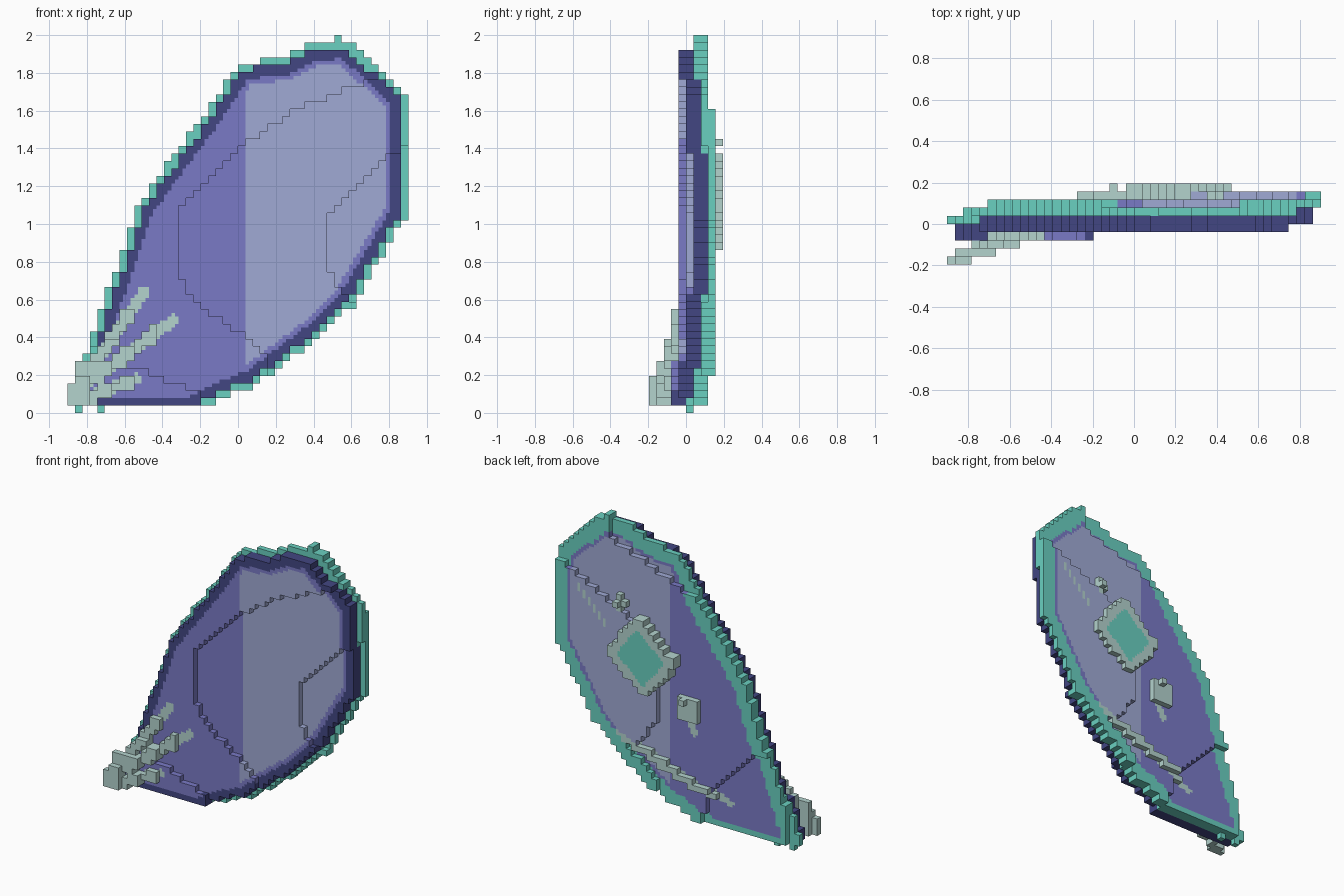
import bpy
from mathutils import Vector
from mathutils.geometry import intersect_point_line

cube = bpy.data.objects.get("Cube")
if cube:
    bpy.data.objects.remove(cube, do_unlink=True)

V = 2 / 51                      # edge of one block
NX, NY, NZ = 46, 10, 51         # blocks along x, y, z


def linear(c):
    c /= 255
    return c / 12.92 if c <= 0.04045 else ((c + 0.055) / 1.055) ** 2.4


PALETTE = {"teal": (106, 208, 192), "navy": (66, 70, 130), "purple": (122, 122, 198),
           "lavender": (160, 170, 213), "sage": (180, 211, 206)}
MATS = {}
for label, rgb in PALETTE.items():
    m = bpy.data.materials.new(label)
    m.use_nodes = True
    col = tuple(linear(c) for c in rgb) + (1,)
    m.diffuse_color = col
    m.node_tree.nodes["Principled BSDF"].inputs["Base Color"].default_value = col
    MATS[label] = m
NAMES = list(PALETTE)

# Shield outline, in x and z
OUTLINE = [(-.9, 0), (-.9, .08), (-.8, .33), (-.74, .5), (-.66, .72), (-.53, 1.1),
           (-.31, 1.4), (-.16, 1.6), (0, 1.85), (.25, 1.88), (.39, 1.95), (.505, 1.96),
           (.53, 2.02), (.555, 1.96), (.6, 1.95), (.87, 1.7), (.9, 1.69), (.9, 1.06),
           (.72, .76), (.61, .57), (.42, .39), (.1, .15), (-.1, .07), (-.24, 0)]
# Stepped depth regions of the front face
MIDDLE = [(2, 1.78), (.75, 1.78), (.3, 1.6), (0, 1.4), (-.31, 1.1), (-.31, .72),
          (-.2, .57), (.12, .35), (.2, .1), (2, .1)]
INNER = [(2, 1.42), (.88, 1.42), (.7, 1.28), (.47, 1.05), (.47, .75), (.6, .6), (2, .6)]
CORNER = [(-1, .37), (-.74, .33), (-.55, .24), (-.2, .1), (-.2, -1), (-1, -1)]
# Stepped depth regions of the back face
BACK_MIDDLE = [(.5, 3), (.5, 1.84), (-.07, 1.62), (-.3, 1.62), (-1, .75), (-.61, .61),
               (-.24, .25), (0, -1), (2, -1), (2, 3)]
BACK_INNER = [(2, 1.66), (.9, 1.63), (.28, 1.31), (.1, 1), (.1, .72), (.28, .47), (2, .5)]
BUCKLE = [(.26, 1.39), (-.06, 1.13), (.19, .83), (.48, 1.09)]

# Strokes as (start, end)
PRONGS = [((-.86, .1), (-.5, .64)), ((-.82, .14), (-.34, .49)), ((-.8, .08), (-.54, .18))]
GRIP = ((-.86, .08), (-.8, .24))
TAIL = ((-.08, .8), (-.15, .66))
STRAP = ((.46, .53), (-.4, .22))
DOTS = ((.73, 1.48), (.5, 1.25))


def inside(p, poly):
    hit = False
    for a, b in zip(poly, poly[1:] + poly[:1]):
        if (a[1] > p[1]) != (b[1] > p[1]):
            if p[0] < a[0] + (p[1] - a[1]) * (b[0] - a[0]) / (b[1] - a[1]):
                hit = not hit
    return hit


def stroke_dist(p, stroke):
    a, b, q = (Vector((*w, 0)) for w in (*stroke, p))
    t = intersect_point_line(q, a, b)[1]
    return (q - a.lerp(b, min(1, max(0, t)))).length


def depth_in(p, poly):
    d = min(stroke_dist(p, e) for e in zip(poly, poly[1:] + poly[:1]))
    return d if inside(p, poly) else -d


def front_layer(p):
    if inside(p, CORNER):
        return 3
    return 4 + inside(p, MIDDLE) + inside(p, INNER)


def back_layer(p):
    if inside(p, BACK_INNER):
        return 9
    if inside(p, BACK_MIDDLE):
        return 8
    return 7 if p[0] > -.82 else 6


def panel_colour(p, side):
    """Painted colour of the plate at a point; side is -1 front, 1 back."""
    if side < 0 and min(stroke_dist(p, s) for s in PRONGS) < .03:
        return "sage"
    if side > 0:
        if min(stroke_dist(p, TAIL), stroke_dist(p, STRAP)) < .024:
            return "sage"
        if stroke_dist(p, DOTS) < .018 and int(p[0] / V * 2) % 2 == 0:
            return "sage"
    d = depth_in(p, OUTLINE)
    if d < .088:
        return "teal" if side > 0 else "navy"
    return "lavender" if d > .118 and p[0] > .035 else "purple"


def buckle_colour(p, side):
    return "teal" if side and depth_in(p, BUCKLE) > .06 else "sage"


PAINT = {"panel": panel_colour, "buckle": buckle_colour}


def centre(i, k):
    return ((i + .5 - NX / 2) * V, (k + .5) * V)


def build(name, cells):
    """Skin a set of blocks; painted kinds are coloured at half-block detail."""
    verts, faces, mats, index = [], [], [], {}

    def vid(p):
        key = tuple(round(2 * c) for c in p)
        if key not in index:
            index[key] = len(verts)
            verts.append(((p[0] - NX / 2) * V, (p[1] - NY / 2) * V, p[2] * V))
        return index[key]

    for cell, kind in cells.items():
        for axis in range(3):
            for side in (-1, 1):
                near = list(cell)
                near[axis] += side
                if tuple(near) in cells:
                    continue
                u, w = (axis + 1) % 3, (axis + 2) % 3
                parts = 2 if kind in PAINT and axis == 1 else 1
                step = 1 / parts
                for n in range(parts * parts):
                    o = list(cell)
                    o[axis] += side > 0
                    o[u] += (n % parts) * step
                    o[w] += (n // parts) * step
                    quad = []
                    for du, dw in ((0, 0), (1, 0), (1, 1), (0, 1))[::side]:
                        q = list(o)
                        q[u] += du * step
                        q[w] += dw * step
                        quad.append(vid(q))
                    colour = kind
                    if kind in PAINT:
                        p = centre(cell[0], cell[2])
                        if parts == 2:
                            p = ((o[0] + step / 2 - NX / 2) * V, (o[2] + step / 2) * V)
                        colour = PAINT[kind](p, side if axis == 1 else 0)
                    faces.append(quad)
                    mats.append(NAMES.index(colour))
    mesh = bpy.data.meshes.new(name)
    mesh.from_pydata(verts, [], faces)
    for label in NAMES:
        mesh.materials.append(MATS[label])
    mesh.polygons.foreach_set("material_index", mats)
    mesh.update()
    bpy.context.collection.objects.link(bpy.data.objects.new(name, mesh))


panel, rim, prongs, buckle, strap, clasps = {}, {}, {}, {}, {}, {}
# Depth layers of the prongs, front to back: x range and top of each
PRONG_SPAN = [(-1, -.78, .2), (-.87, -.66, .28), (-.79, -.55, .4), (-.71, -.43, .55)]

for i in range(NX):
    for k in range(NZ):
        p = centre(i, k)
        d, front, back = depth_in(p, OUTLINE), front_layer(p), back_layer(p)
        # Plate and its dark border
        if k and d > .035:
            for j in range(front, back if d > .09 else front + 2):
                panel[i, j, k] = "panel"
        # Frame behind the border, raised along the lower right
        if 0 < d <= .09:
            top = 9 if p[0] > .1 and p[1] < .6 else back
            if k:
                for j in range(front + 2, max(top, front + 3)):
                    rim[i, j, k] = "teal"
            elif i in (1, 4):
                rim[i, 5, k] = "teal"
        # Prongs that rise towards the lower corner
        near = min([stroke_dist(p, s) - .034 for s in PRONGS] + [stroke_dist(p, GRIP) - .05])
        if k and near < 0:
            for j, (lo, hi, top) in enumerate(PRONG_SPAN):
                if lo < p[0] < hi and p[1] < top and j < front:
                    prongs[i, j, k] = "sage"
        # Diamond buckle
        if inside(p, BUCKLE):
            for j in range(back, 10):
                buckle[i, j, k] = "buckle"
        # Strap along the lower edge
        if d > .09 and stroke_dist(p, STRAP) < .027 and p[0] > -.3 and back < 9:
            strap[i, back, k] = "sage"

# Square clasp and small stud
for i in range(18, 22):
    for k in range(19, 23):
        clasps[i, 8, k] = "sage"
clasps[20, 9, 22] = "sage"
for i, k in ((33, 36), (32, 36), (33, 37), (33, 35)):
    clasps[i, 8, k] = "sage"
clasps[33, 9, 36] = "sage"

for name, cells in (("shield_plate", panel), ("back_frame", rim), ("front_prongs", prongs),
                    ("back_buckle", buckle), ("back_strap", strap), ("back_clasps", clasps)):
    build(name, cells)
